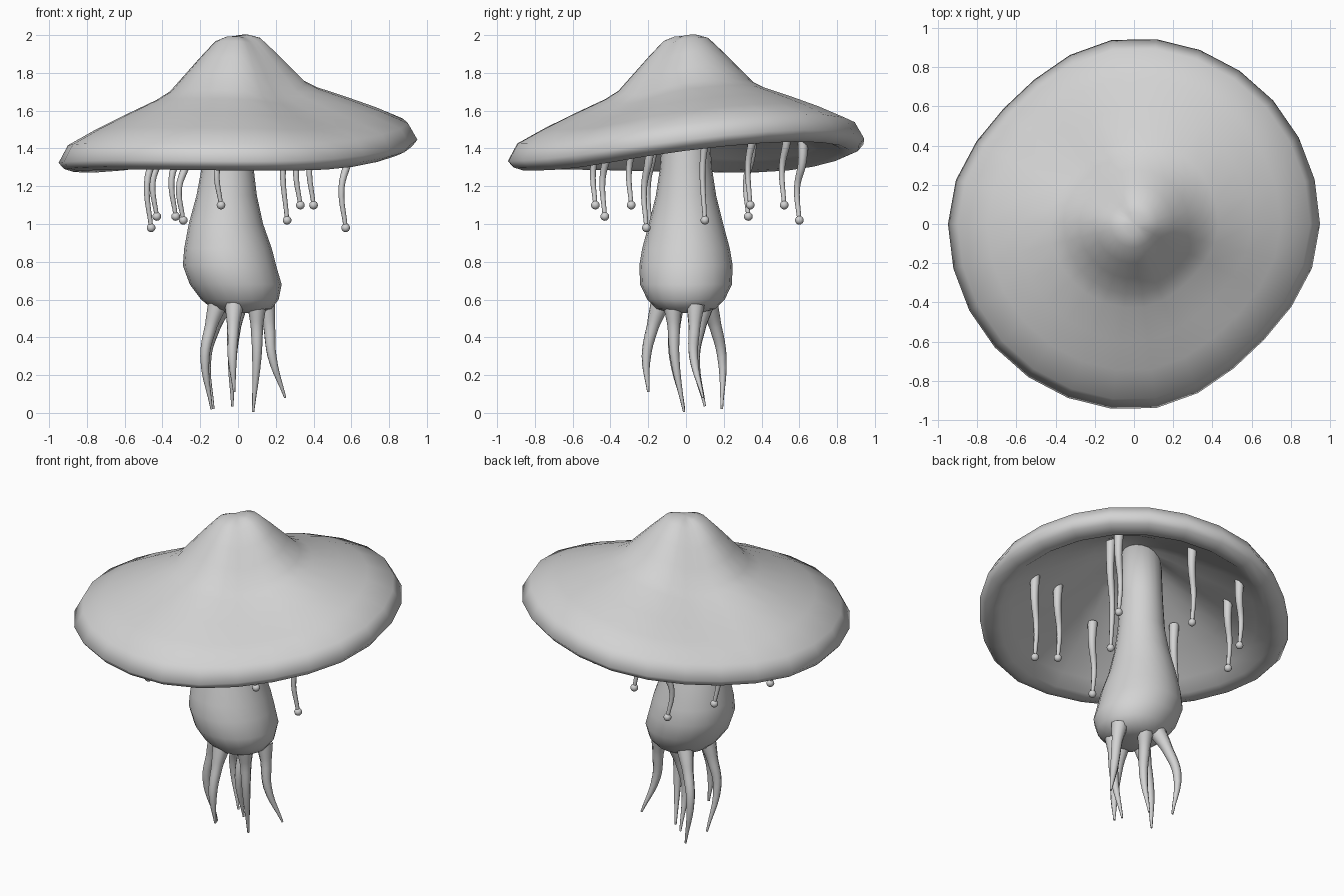
import bpy, bmesh
from math import sin, cos, tau

cube = bpy.data.objects.get("Cube")
if cube:
    bpy.data.objects.remove(cube, do_unlink=True)

# One plain grey for everything
grey = bpy.data.materials.new("plain_grey")
grey.use_nodes = True
grey.diffuse_color = (0.65, 0.65, 0.65, 1)
grey.node_tree.nodes["Principled BSDF"].inputs["Base Color"].default_value = (0.65, 0.65, 0.65, 1)


def droop(x, y):
    """Bend a point of the cap: tilted, narrower and sagging on one diagonal."""
    r = max((x * x + y * y) ** 0.5, 1e-6)
    c, s = x / r, y / r
    side = max(0, -2 * s * c) ** 2
    tilt = (0.058 * c + 0.05 * s + 0.062 * s * c) * r / 0.9
    sag = 0.035 * side * sin(min(r, 0.95) / 0.95 * tau / 2)
    shrink = 1 - 0.065 * side
    return x * shrink, y * shrink, tilt - sag


def loft(name, rings, sides, bend=None):
    """Skin a stack of rings (cx, z, radius), closing both ends with a fan."""
    bm = bmesh.new()
    loops = []
    for cx, z, r in rings:
        loop = []
        for i in range(sides):
            x, y, dz = cx + r * cos(tau * i / sides), r * sin(tau * i / sides), 0
            if bend:
                x, y, dz = bend(x, y)
            loop.append(bm.verts.new((x, y, z + dz)))
        loops.append(loop)
    for a, b in zip(loops, loops[1:]):
        for i in range(sides):
            j = (i + 1) % sides
            bm.faces.new((a[i], a[j], b[j], b[i]))
    for loop, ring in ((loops[0], rings[0]), (loops[-1], rings[-1])):
        tip = bm.verts.new((ring[0], 0, ring[1]))
        for i in range(sides):
            bm.faces.new((loop[i], loop[(i + 1) % sides], tip))
    bmesh.ops.recalc_face_normals(bm, faces=bm.faces)
    for f in bm.faces:
        f.smooth = True
    mesh = bpy.data.meshes.new(name)
    bm.to_mesh(mesh)
    bm.free()
    mesh.materials.append(grey)
    bpy.context.collection.objects.link(bpy.data.objects.new(name, mesh))


def strand(name, points, radii):
    """Tapered round strand through a few points."""
    curve = bpy.data.curves.new(name, 'CURVE')
    curve.dimensions = '3D'
    curve.bevel_depth = 1
    curve.bevel_resolution = 2
    curve.resolution_u = 5
    curve.use_fill_caps = True
    spline = curve.splines.new('BEZIER')
    spline.bezier_points.add(len(points) - 1)
    for bp, p, r in zip(spline.bezier_points, points, radii):
        bp.co, bp.radius = p, r
        bp.handle_left_type = bp.handle_right_type = 'AUTO'
    curve.materials.append(grey)
    bpy.context.collection.objects.link(bpy.data.objects.new(name, curve))


# Cap: outer skin down to the rim, then the hollow underside
outer = [(0.06, 1.996), (0.12, 1.975), (0.2, 1.895), (0.28, 1.81), (0.36, 1.725), (0.43, 1.685),
         (0.6, 1.615), (0.75, 1.55), (0.9, 1.475), (0.95, 1.385), (0.92, 1.35), (0.87, 1.332)]
under = [(0.82, 1.345), (0.75, 1.4), (0.6, 1.505), (0.42, 1.615), (0.28, 1.705), (0.14, 1.775), (0.05, 1.8)]
loft("cap", [(0, z, r) for r, z in outer + under], 26, droop)

# Stem: swollen towards the base, leaning slightly
loft("stem", [(-0.05, 1.82, 0.118), (-0.055, 1.5, 0.125), (-0.055, 1.3, 0.137), (-0.06, 1.15, 0.16),
              (-0.064, 1.0, 0.197), (-0.053, 0.87, 0.232), (-0.045, 0.78, 0.247), (-0.012, 0.68, 0.243),
              (0.01, 0.6, 0.205), (0.02, 0.55, 0.155), (0.02, 0.53, 0.08)], 20)

# Roots: start, middle and tip of each, and the height of the tip
roots = [((-0.11, -0.06), (-0.175, -0.065), (-0.14, -0.01), 0.02),
         ((-0.08, 0.12), (-0.165, 0.19), (-0.13, 0.19), 0.02),
         ((-0.02, -0.14), (-0.03, -0.21), (-0.02, -0.2), 0.11),
         ((0.1, -0.07), (0.1, -0.06), (0.08, -0.01), 0.005),
         ((0.0, 0.1), (-0.03, 0.05), (-0.03, 0.1), 0.035),
         ((0.15, 0.05), (0.18, 0.04), (0.25, 0.09), 0.08)]
for n, (a, b, c, tip) in enumerate(roots):
    mid = [(p + q) / 2 for p, q in zip(a, b)]
    strand(f"root_{n + 1}",
           [(*a, 0.57), (*mid, 0.46), (*b, 0.3), (*c, tip)],
           [0.05, 0.033, 0.025, 0.006])


# Hanging tendrils, each ending in a bead
def underside(x, y):
    """Height of the hollow above a point."""
    r = (x * x + y * y) ** 0.5
    for (r1, z1), (r0, z0) in zip(under, under[1:]):
        if r0 <= r <= r1:
            return z0 + (z1 - z0) * (r - r0) / (r1 - r0) + droop(x, y)[2]


beads = [(-0.46, -0.19, 0.98), (0.57, -0.21, 0.98), (-0.43, 0.33, 1.04), (-0.33, -0.43, 1.04),
         (0.26, 0.1, 1.02), (-0.29, 0.6, 1.02), (0.33, -0.29, 1.1), (0.4, 0.34, 1.1),
         (-0.09, -0.48, 1.1), (0.0, 0.52, 1.1)]
for n, (x, y, z) in enumerate(beads):
    top = underside(x, y) + 0.015
    h = top - z
    strand(f"tendril_{n + 1}",
           [(x + 0.015, y + 0.02, top), (x + 0.015, y + 0.015, z + 0.7 * h),
            (x - 0.022, y - 0.012, z + 0.4 * h), (x, y, z)],
           [0.029, 0.022, 0.016, 0.011])
    bpy.ops.mesh.primitive_uv_sphere_add(segments=12, ring_count=8, radius=0.023, location=(x, y, z))
    bead = bpy.context.object
    bead.name = f"tendril_bead_{n + 1}"
    bead.data.materials.append(grey)
    bpy.ops.object.shade_smooth()
